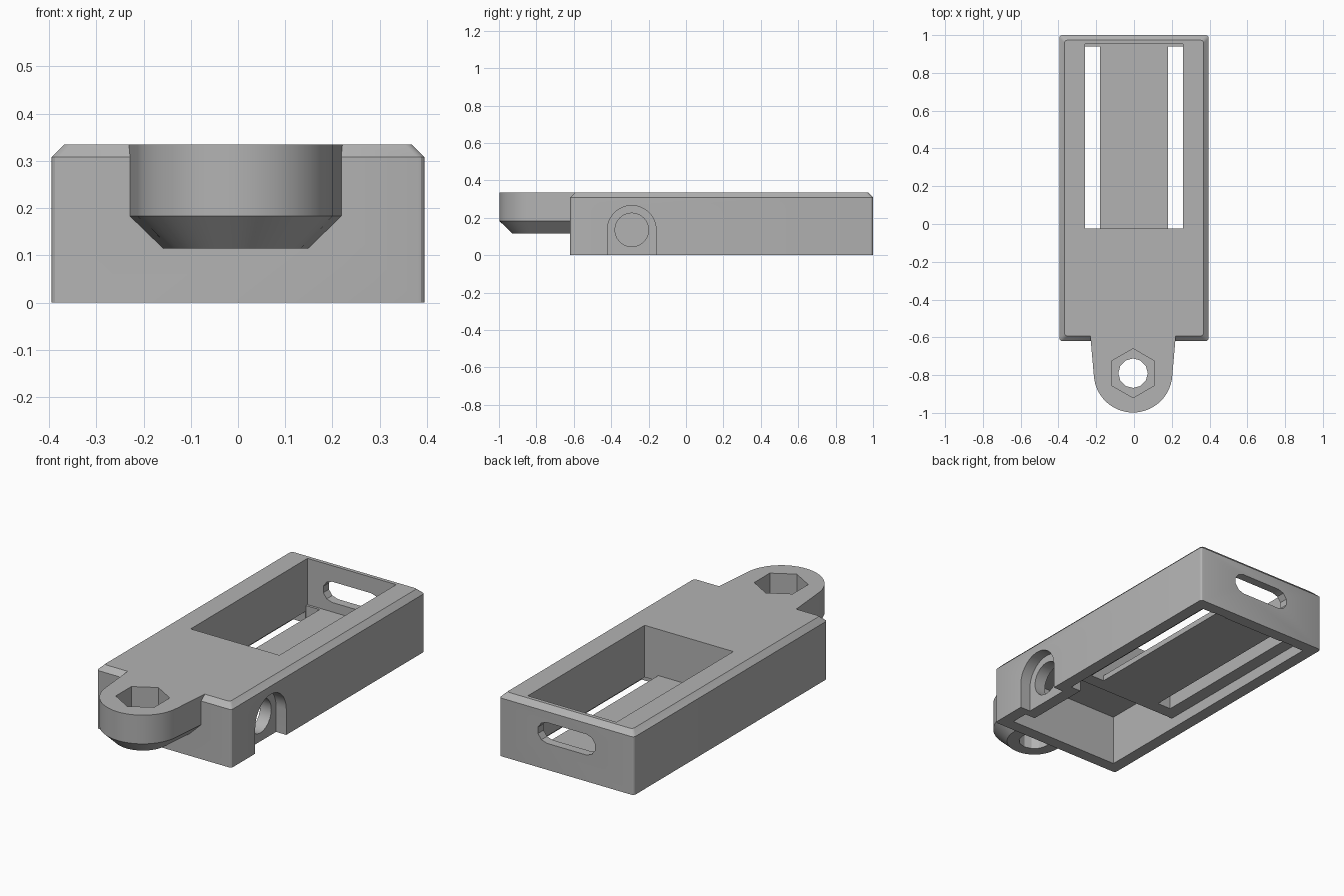
import bpy, bmesh, math
from mathutils import Matrix

cube = bpy.data.objects.get("Cube")
if cube:
    bpy.data.objects.remove(cube)

gray = bpy.data.materials.new("matte_gray")
gray.use_nodes = True
gray.diffuse_color = (0.45, 0.45, 0.45, 1)
gray.node_tree.nodes["Principled BSDF"].inputs["Base Color"].default_value = (0.45, 0.45, 0.45, 1)


def make_object(name, bm):
    bmesh.ops.recalc_face_normals(bm, faces=bm.faces)
    mesh = bpy.data.meshes.new(name)
    bm.to_mesh(mesh)
    bm.free()
    mesh.materials.append(gray)
    obj = bpy.data.objects.new(name, mesh)
    bpy.context.collection.objects.link(obj)
    return obj


def loft(name, rings, turn=None):
    """Closed solid through equal-length rings of (outline, height)."""
    bm = bmesh.new()
    loops = [[bm.verts.new((x, y, z)) for x, y in outline] for outline, z in rings]
    n = len(loops[0])
    for low, high in zip(loops, loops[1:]):
        for i in range(n):
            j = (i + 1) % n
            bm.faces.new((low[i], low[j], high[j], high[i]))
    bm.faces.new(loops[0][::-1])
    bm.faces.new(loops[-1])
    if turn:
        bm.transform(turn)
    return make_object(name, bm)


def prism(name, outline, low, high, turn=None):
    return loft(name, [(outline, low), (outline, high)], turn)


def rect(x0, x1, y0, y1):
    return [(x0, y0), (x1, y0), (x1, y1), (x0, y1)]


def arc(cx, cy, r, start, end, steps):
    angles = [math.radians(start + (end - start) * i / steps) for i in range(steps + 1)]
    return [(cx + r * math.cos(a), cy + r * math.sin(a)) for a in angles]


def circle(cx, cy, r, sides, start=0):
    return arc(cx, cy, r, start, start + 360, sides)[:-1]


def boolean(target, tool, operation):
    mod = target.modifiers.new(tool.name, 'BOOLEAN')
    mod.operation = operation
    mod.solver = 'EXACT'
    mod.object = tool
    tool.hide_render = True
    bpy.context.view_layer.objects.active = target
    bpy.ops.object.modifier_apply(modifier=mod.name)
    bpy.data.objects.remove(tool)


# Profile axes: (y, z) pushed along x, and (x, z) pushed along y
ALONG_X = Matrix(((0, 0, 1, 0), (1, 0, 0, 0), (0, 1, 0, 0), (0, 0, 0, 1)))
ALONG_Y = Matrix(((1, 0, 0, 0), (0, 0, 1, 0), (0, 1, 0, 0), (0, 0, 0, 1)))


# Case body with rounded uprights and a chamfered top rim
def rounded_rect(inset):
    w, front, back, r = 0.395 - inset, -0.62 + inset, 1 - inset, 0.015
    return (arc(w - r, front + r, r, -90, 0, 3) + arc(w - r, back - r, r, 0, 90, 3)
            + arc(r - w, back - r, r, 90, 180, 3) + arc(r - w, front + r, r, 180, 270, 3))


TOP = 0.335
body = loft("case_body", [(rounded_rect(0), 0), (rounded_rect(0), 0.308), (rounded_rect(0.027), TOP)])


# Mounting tab with a sloped underside
def tab_outline(inset):
    cx, half = -0.005, 0.228 - inset
    return ([(cx - half, -0.57)] + arc(cx, -0.79, 0.208 - inset, 184, 356, 28)
            + [(cx + half, -0.57)])


tab = loft("mounting_tab", [(tab_outline(0.07), 0.115), (tab_outline(0), 0.183), (tab_outline(0), TOP)])
boolean(body, tab, 'UNION')

# Openings: front pocket (stepped around the side boss), shallow underside,
# top well, two long floor slots, screw seat and hole, side port, rear slot
pocket = [(-0.33, -0.555), (0.33, -0.555), (0.33, -0.46), (0.27, -0.46), (0.27, -0.095), (-0.33, -0.095)]
arch = [(-0.42, -0.1)] + arc(-0.29, 0.135, 0.13, 180, 0, 24) + [(-0.16, -0.1)]
stadium = arc(0.115, 0.195, 0.055, -90, 90, 5) + arc(-0.115, 0.195, 0.055, 90, 270, 5)
cutters = [
    prism("front_pocket", pocket, -0.1, 0.27),
    prism("underside_recess", rect(-0.33, 0.33, -0.1, 0.935), -0.1, 0.06),
    prism("top_well", rect(-0.26, 0.26, -0.025, 0.953), 0.09, 0.5),
    prism("screw_hole", circle(-0.005, -0.79, 0.078, 12), -0.1, 0.5),
    prism("hex_seat", circle(-0.005, -0.79, 0.13, 6, 30), 0.215, 0.5),
    prism("side_arch", arch, 0.335, 0.5, ALONG_X),
    prism("side_port", circle(-0.29, 0.135, 0.09, 24), 0.2, 0.5, ALONG_X),
    prism("rear_slot", stadium, 0.9, 1.1, ALONG_Y),
]
for x0, x1 in ((-0.26, -0.18), (0.18, 0.26)):
    cutters.append(prism("floor_slot", rect(x0, x1, -0.025, 0.94), -0.1, 0.2))
for cutter in cutters:
    boolean(body, cutter, 'DIFFERENCE')

# Smooth the curves while keeping the edges crisp
bpy.ops.object.select_all(action='DESELECT')
body.select_set(True)
bpy.context.view_layer.objects.active = body
bpy.ops.object.shade_smooth_by_angle(angle=math.radians(25))
